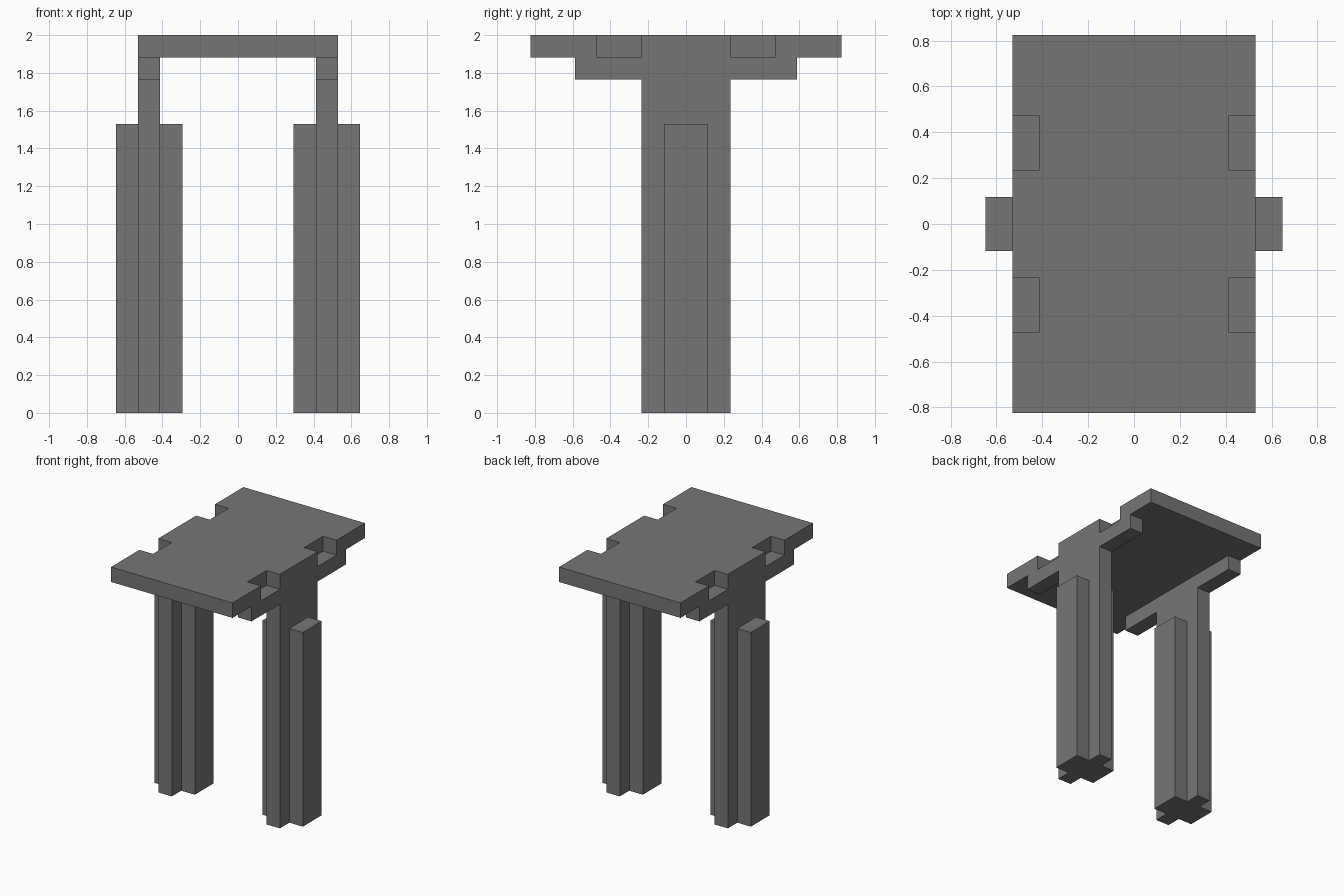
import bpy
import bmesh
from mathutils import Vector

U = 2 / 17  # one block of the model's grid

cube = bpy.data.objects.get("Cube")
if cube:
    bpy.data.objects.remove(cube, do_unlink=True)

grey = bpy.data.materials.new("mid_grey")
grey.use_nodes = True
colour = (0.18, 0.18, 0.18, 1)
grey.diffuse_color = colour
grey.node_tree.nodes["Principled BSDF"].inputs["Base Color"].default_value = colour


def prism(name, points, direction):
    """Extrude a flat outline, given in grid blocks, along a direction."""
    bm = bmesh.new()
    face = bm.faces.new([bm.verts.new(Vector(p) * U) for p in points])
    out = bmesh.ops.extrude_face_region(bm, geom=[face], use_keep_orig=True)
    moved = [g for g in out["geom"] if isinstance(g, bmesh.types.BMVert)]
    bmesh.ops.translate(bm, verts=moved, vec=Vector(direction) * U)
    bmesh.ops.recalc_face_normals(bm, faces=bm.faces)
    mesh = bpy.data.meshes.new(name)
    bm.to_mesh(mesh)
    bm.free()
    mesh.materials.append(grey)
    obj = bpy.data.objects.new(name, mesh)
    bpy.context.collection.objects.link(obj)
    return obj


# Table top: a slab with two notches in each long edge
edge = [(4.5, -7), (4.5, -4), (3.5, -4), (3.5, -2), (4.5, -2),
        (4.5, 2), (3.5, 2), (3.5, 4), (4.5, 4), (4.5, 7)]
outline = edge + [(-x, y) for x, y in reversed(edge)]
prism("table_top", [(x, y, 16) for x, y in outline], (0, 0, 1))

# Legs: a T-shaped panel with a bracket on top, and ribs on both sides
half = [(2, 0), (2, 15), (5, 15), (5, 16)]
tee = half + [(-y, z) for y, z in reversed(half)]
rib = [(-1, 0), (1, 0), (1, 13), (-1, 13)]
for side, s in (("left", 1), ("right", -1)):
    prism(side + "_leg_panel", [(s * 3.5, y, z) for y, z in tee], (s, 0, 0))
    prism(side + "_outer_rib", [(s * 4.5, y, z) for y, z in rib], (s, 0, 0))
    prism(side + "_inner_rib", [(s * 2.5, y, z) for y, z in rib], (s, 0, 0))
